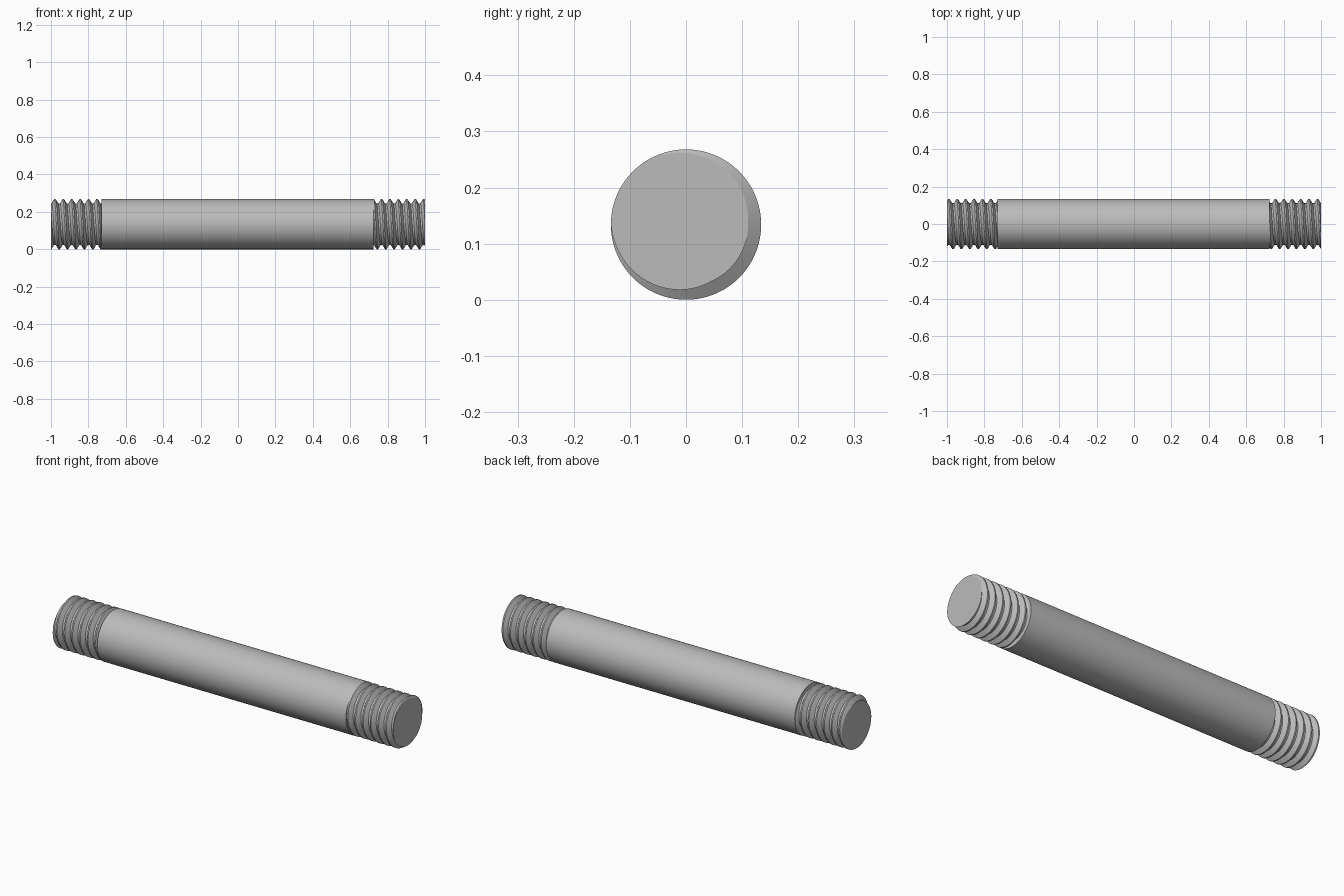
import bpy, bmesh
from math import cos, sin, tau, radians

if "Cube" in bpy.data.objects:
    bpy.data.objects.remove(bpy.data.objects["Cube"])

RADIUS, ROOT, PITCH = 0.134, 0.111, 0.045
SEGMENTS = 72
AXIS_Z = RADIUS
SHANK_LEFT, SHANK_RIGHT = -0.73, 0.725

steel = bpy.data.materials.new("steel grey")
steel.use_nodes = True
grey = (0.5, 0.5, 0.5, 1)
steel.diffuse_color = grey
steel.node_tree.nodes["Principled BSDF"].inputs["Base Color"].default_value = grey


def finish(bm, name):
    bmesh.ops.recalc_face_normals(bm, faces=bm.faces)
    mesh = bpy.data.meshes.new(name)
    bm.to_mesh(mesh)
    bm.free()
    mesh.materials.append(steel)
    obj = bpy.data.objects.new(name, mesh)
    bpy.context.collection.objects.link(obj)
    obj.location.z = AXIS_Z
    bpy.ops.object.select_all(action="DESELECT")
    obj.select_set(True)
    bpy.context.view_layer.objects.active = obj
    bpy.ops.object.shade_smooth_by_angle(angle=radians(30))


# Plain cylindrical shank
def shank():
    bm = bmesh.new()
    rings = [[bm.verts.new((x, RADIUS * cos(tau * j / SEGMENTS), RADIUS * sin(tau * j / SEGMENTS)))
              for j in range(SEGMENTS)] for x in (SHANK_LEFT, SHANK_RIGHT)]
    for j in range(SEGMENTS):
        k = (j + 1) % SEGMENTS
        bm.faces.new((rings[0][j], rings[0][k], rings[1][k], rings[1][j]))
    for ring in rings:
        bm.faces.new(ring)
    finish(bm, "shank")


# Right-handed helical thread, trimmed flat at both ends and capped outside
def thread(name, low, high, end, crest_angle):
    profile = [(-0.08, RADIUS), (0.08, RADIUS), (0.40, ROOT), (0.60, ROOT)]
    turns = int((high - low) / PITCH) + 5
    start = end - PITCH * crest_angle / tau
    while start > low - 2 * PITCH:
        start -= PITCH
    bm = bmesh.new()
    rows = []
    for j in range(turns * SEGMENTS):
        a = tau * j / SEGMENTS
        rows.append([bm.verts.new((start + PITCH * (j / SEGMENTS + u), r * cos(a), r * sin(a)))
                     for u, r in profile])
    for j in range((turns - 1) * SEGMENTS - 1):
        a = rows[j] + [rows[j + SEGMENTS][0]]
        b = rows[j + 1] + [rows[j + 1 + SEGMENTS][0]]
        for i in range(len(profile)):
            bm.faces.new((a[i], b[i], b[i + 1], a[i + 1]))
    for x, direction in ((low, -1), (high, 1)):
        bmesh.ops.bisect_plane(bm, geom=bm.verts[:] + bm.edges[:] + bm.faces[:], dist=1e-6,
                               plane_co=(x, 0, 0), plane_no=(direction, 0, 0), clear_outer=True)
    rim = [e for e in bm.edges if e.is_boundary
           and all(abs(v.co.x - end) < 1e-4 for v in e.verts)]
    bmesh.ops.holes_fill(bm, edges=rim, sides=0)
    finish(bm, name)


shank()
thread("right_thread", SHANK_RIGHT, 1.0, 1.0, radians(150))
thread("left_thread", -1.0, SHANK_LEFT, -1.0, radians(280))
